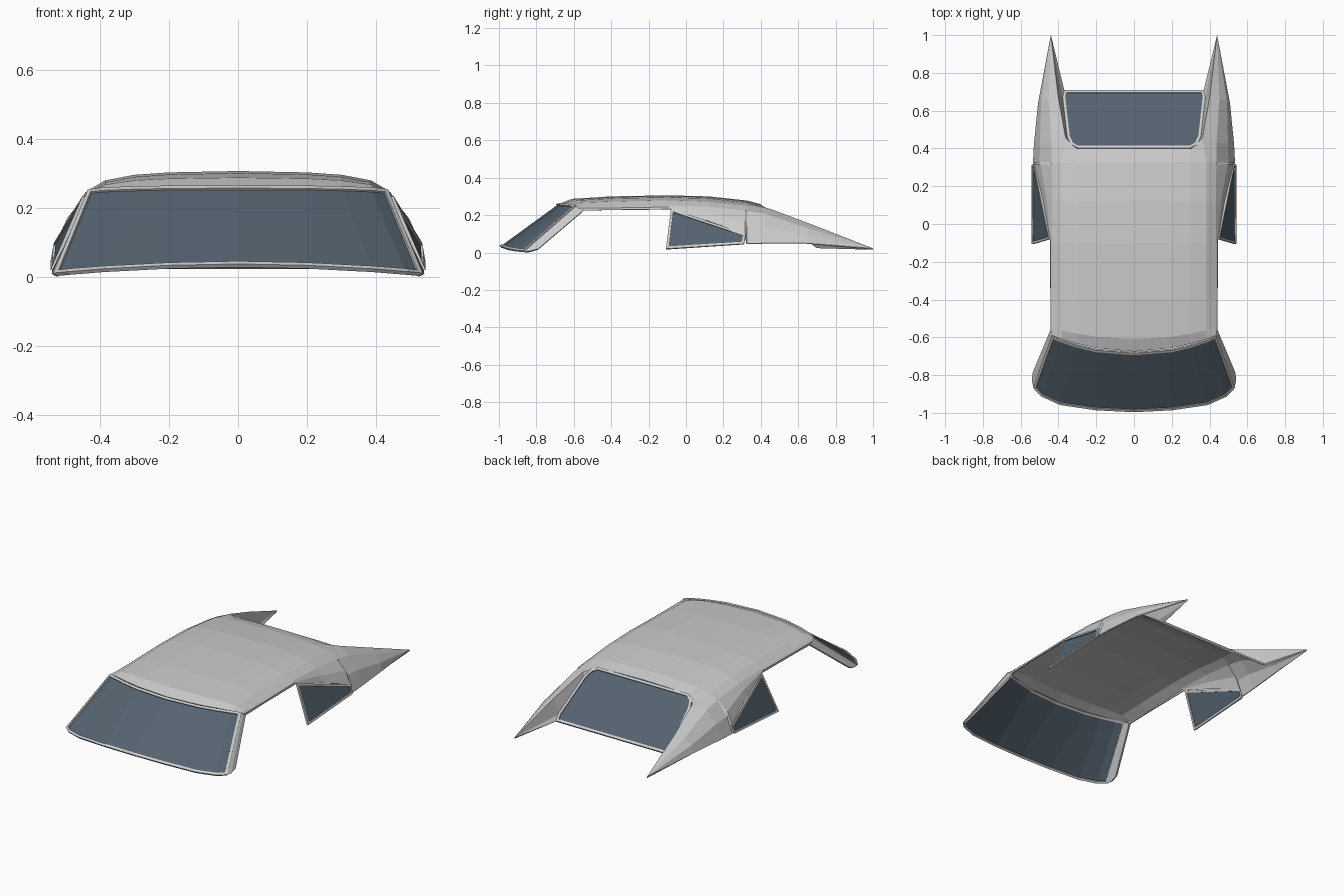
import bpy, bmesh
from mathutils import Vector

if "Cube" in bpy.data.objects:
    bpy.data.objects.remove(bpy.data.objects["Cube"])

glass_mat = bpy.data.materials.new("dark_glass")
glass_mat.diffuse_color = (0.09, 0.125, 0.16, 1)
glass_mat.use_nodes = True
glass_mat.node_tree.nodes["Principled BSDF"].inputs["Base Color"].default_value = glass_mat.diffuse_color


def to_object(name, bm, mat=None, mirror=False, thick=0.0, offset=-1):
    me = bpy.data.meshes.new(name)
    bm.to_mesh(me)
    bm.free()
    ob = bpy.data.objects.new(name, me)
    bpy.context.collection.objects.link(ob)
    if mat:
        me.materials.append(mat)
    if mirror:
        m = ob.modifiers.new("mirror", 'MIRROR')
        m.use_clip = True
        m.merge_threshold = 0.0005
    if thick:
        s = ob.modifiers.new("thickness", 'SOLIDIFY')
        s.thickness = thick
        s.offset = offset
    return ob


def build(verts, faces, outward):
    """Open surface whose faces look along the outward direction."""
    bm = bmesh.new()
    vs = [bm.verts.new(v) for v in verts]
    for f in faces:
        bm.faces.new([vs[i] for i in f])
    bmesh.ops.remove_doubles(bm, verts=bm.verts, dist=0.0002)
    bmesh.ops.recalc_face_normals(bm, faces=bm.faces)
    bm.normal_update()
    if sum((f.normal * f.calc_area() for f in bm.faces), Vector()).dot(Vector(outward)) < 0:
        bmesh.ops.reverse_faces(bm, faces=bm.faces)
    return bm


def grid_faces(rows, cols):
    return [(r * cols + c, r * cols + c + 1, (r + 1) * cols + c + 1, (r + 1) * cols + c)
            for r in range(rows - 1) for c in range(cols - 1)]


def window(name, verts, faces, outward, border, mirror=False):
    """Glass pane plus the thin frame around it."""
    bm = build(verts, faces, outward)
    bmesh.ops.inset_region(bm, faces=bm.faces[:], thickness=border, use_even_offset=True,
                           use_boundary=True)
    rim = bm.faces.layers.int.new("rim")
    # frame faces are those touching the outer boundary
    for f in bm.faces:
        f[rim] = int(any(e.is_boundary for e in f.edges))
    frame = bm.copy()
    layer = frame.faces.layers.int["rim"]
    bmesh.ops.delete(frame, geom=[f for f in frame.faces if not f[layer]], context='FACES')
    bmesh.ops.delete(bm, geom=[f for f in bm.faces if f[rim]], context='FACES')
    to_object(name + "_glass", bm, glass_mat, mirror)
    to_object(name + "_frame", frame, None, mirror, 0.012, 0)


# roof and side panels: half cross-sections along y, centre line to lower edge
ys = [-0.675, -0.61, -0.4, -0.1, 0.12, 0.315, 0.325, 0.40]
zc = [0.262, 0.287, 0.30, 0.306, 0.30, 0.279, 0.278, 0.258]
bow = [0.085, 0.06, 0, 0, 0, 0, 0, 0]
crown = [0.25, 0.75, 1, 1, 1, 1, 1, 1]
xs = [0, 0.2, 0.30, 0.385, 0.433]
drop = [0, 0.004, 0.011, 0.027, 0.055]
lower = [(0.44, -0.56, 0.222), (0.442, -0.54, 0.224), (0.443, -0.4, 0.228), (0.445, -0.08, 0.232),
         (0.48, 0.12, 0.168), (0.527, 0.315, 0.10), (0.535, 0.325, 0.048), (0.53, 0.42, 0.05)]
verts = []
for i, y in enumerate(ys):
    row = [Vector((x, y + bow[i] * (x / 0.433) ** 2, zc[i] - crown[i] * d))
           for x, d in zip(xs, drop)]
    if i == 7:                                   # rounded corner of the rear opening
        row[3] = Vector((0.362, 0.455, 0.232))
        row[4] = Vector((0.437, 0.43, 0.205))
    elif i > 3:
        row[4].x += 0.004 * (i - 3) / 3
    low = Vector(lower[i])
    bulge = 0.014 if i > 4 else 0.004
    verts += row + [(row[4] + low) / 2 + Vector((bulge, 0, bulge / 2)), low]
faces = grid_faces(8, 7)

# buttress running back from the roof corner to a pointed tip
n = len(verts)
verts += [(0.402, 0.68, 0.147), (0.452, 0.66, 0.127), (0.492, 0.65, 0.092), (0.508, 0.64, 0.05),
          (0.44, 1.0, 0.022)]
ridge = 7 * 7 + 3
for k in range(3):
    faces += [(ridge + k, ridge + k + 1, n + k + 1, n + k), (n + k, n + k + 1, n + 4)]
# inner wall from the ridge down to the rear window
w = len(verts)
verts += [(0.335, 0.42, 0.237), (0.354, 0.46, 0.206), (0.378, 0.67, 0.053), (0.368, 0.705, 0.028)]
faces += [(ridge - 1, w, ridge), (ridge, w, w + 1), (ridge, w + 1, w + 2, n),
          (n, w + 2, n + 4), (w + 2, w + 3, n + 4)]
to_object("roof_and_buttresses", build(verts, faces, (0, 0, 1)), None, True, 0.008)

# windshield: ruled between a curved lower edge and the roof's front edge
bottom = [(0, -0.993, 0.032), (0.2, -0.983, 0.028), (0.39, -0.955, 0.018), (0.49, -0.91, 0.01),
          (0.532, -0.865, 0.006)]
top = [(0, -0.68, 0.26), (0.2, -0.664, 0.259), (0.30, -0.64, 0.257), (0.385, -0.612, 0.254),
       (0.433, -0.588, 0.248)]


def full(half):
    return [(-x, y, z) for x, y, z in half[:0:-1]] + half


window("windshield", full(bottom) + full(top), grid_faces(2, 9), (0, -1, 1), 0.014)

# windshield pillars
pillar = [bottom[-1], (0.54, -0.835, 0.008), (0.538, -0.79, 0.02),
          top[-1], (0.437, -0.575, 0.24), (0.44, -0.555, 0.22)]
to_object("windshield_pillar", build(pillar, grid_faces(2, 3), (1, 0, 0)), None, True, 0.012)

# rear window with rounded upper corners, set between the buttresses
outline = [(0.0, 0.40), (0.30, 0.40), (0.335, 0.42), (0.354, 0.46), (0.378, 0.67), (0.368, 0.705)]
half = [(x, y, 0.25 - 0.73 * (y - 0.4)) for x, y in outline]
loop = half + [(-x, y, z) for x, y, z in half[:0:-1]]
window("rear_window", loop, [range(len(loop))], (0, 1, 1), 0.014)

# side quarter windows
window("quarter_window", [(0.538, -0.107, 0.018), (0.445, -0.08, 0.232), (0.527, 0.32, 0.098),
                          (0.537, 0.31, 0.045)], [(0, 1, 2, 3)], (1, 0, 0), 0.013, True)
